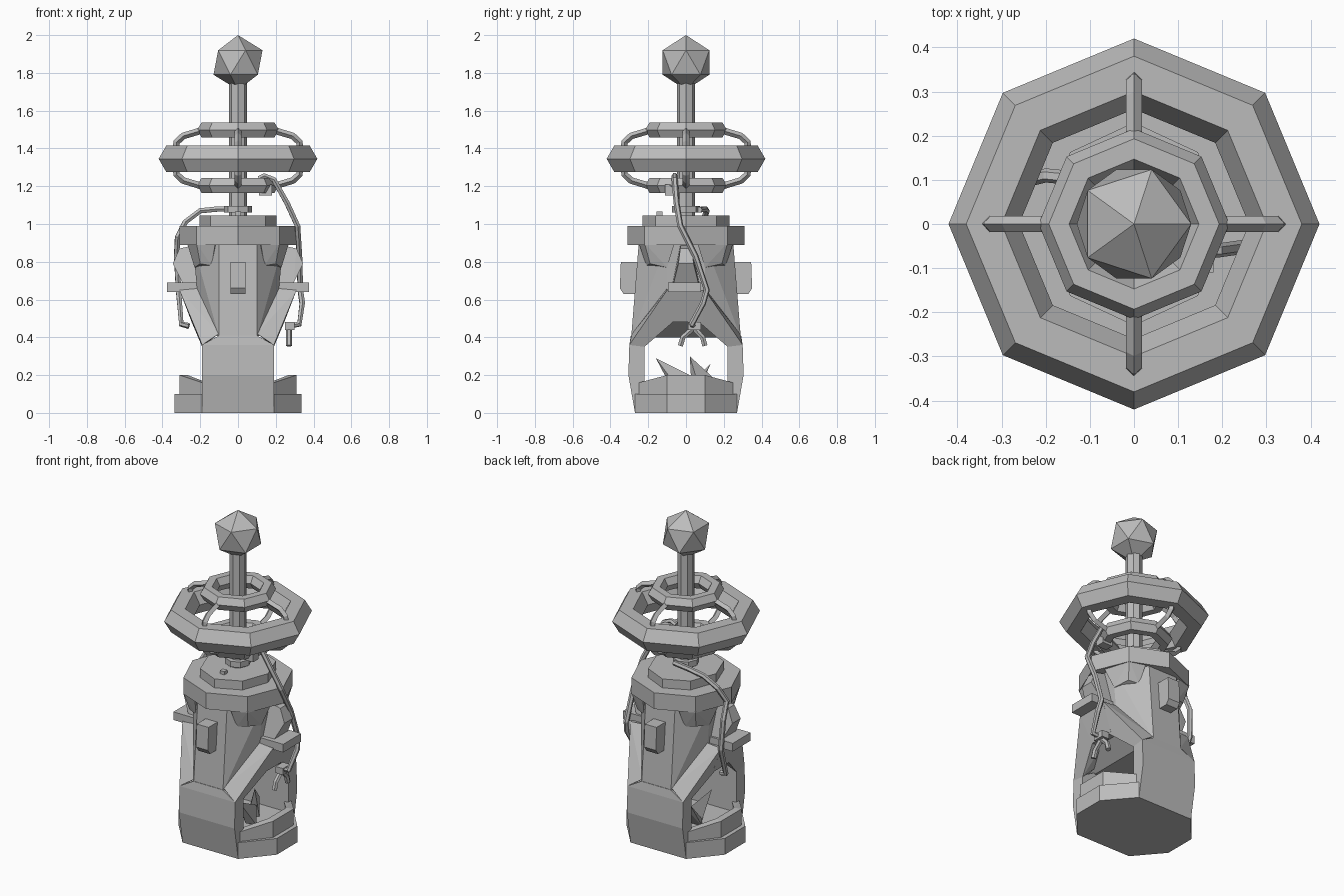
import bpy, bmesh, math
from mathutils import Vector

if "Cube" in bpy.data.objects:
    bpy.data.objects.remove(bpy.data.objects["Cube"])

GREY = bpy.data.materials.new("metal_grey")
GREY.diffuse_color = (0.5, 0.5, 0.5, 1)
GREY.use_nodes = True
GREY.node_tree.nodes["Principled BSDF"].inputs["Base Color"].default_value = GREY.diffuse_color


def finish(name, bm):
    bmesh.ops.recalc_face_normals(bm, faces=bm.faces[:])
    me = bpy.data.meshes.new(name)
    bm.to_mesh(me)
    bm.free()
    me.materials.append(GREY)
    ob = bpy.data.objects.new(name, me)
    bpy.context.collection.objects.link(ob)
    return ob


def hull(name, pts):
    """Solid wrapped around a few points, with flat regions merged."""
    bm = bmesh.new()
    for p in pts:
        bm.verts.new(p)
    r = bmesh.ops.convex_hull(bm, input=bm.verts[:])
    junk = [g for g in r["geom_interior"] if isinstance(g, bmesh.types.BMVert)]
    bmesh.ops.delete(bm, geom=junk, context='VERTS')
    bmesh.ops.dissolve_limit(bm, angle_limit=0.02, verts=bm.verts[:], edges=bm.edges[:])
    return finish(name, bm)


def box(name, x0, x1, y0, y1, z0, z1):
    return hull(name, [(x, y, z) for x in (x0, x1) for y in (y0, y1) for z in (z0, z1)])


def prism(name, rx, ry, z0, z1, n=8, turn=0.0):
    ang = [turn + math.tau * i / n for i in range(n)]
    return hull(name, [(rx * math.cos(a), ry * math.sin(a), z) for a in ang for z in (z0, z1)])


def ring(name, major, minor, z, n=8, m=6):
    bm = bmesh.new()
    v = [[bm.verts.new(((major + minor * math.cos(math.tau * j / m)) * math.cos(math.tau * i / n),
                        (major + minor * math.cos(math.tau * j / m)) * math.sin(math.tau * i / n),
                        z + minor * math.sin(math.tau * j / m))) for j in range(m)] for i in range(n)]
    for i in range(n):
        for j in range(m):
            a, b, k = v[i], v[(i + 1) % n], (j + 1) % m
            bm.faces.new((a[j], b[j], b[k], a[k]))
    return finish(name, bm)


def tube(name, pts, depth, res=1):
    cu = bpy.data.curves.new(name, 'CURVE')
    cu.dimensions = '3D'
    cu.bevel_depth, cu.bevel_resolution, cu.use_fill_caps = depth, res, True
    sp = cu.splines.new('POLY')
    sp.points.add(len(pts) - 1)
    for p, co in zip(sp.points, pts):
        p.co = (*co, 1)
    tmp = bpy.data.objects.new(name + "_path", cu)
    bpy.context.collection.objects.link(tmp)
    bpy.context.view_layer.update()
    me = bpy.data.meshes.new_from_object(tmp.evaluated_get(bpy.context.evaluated_depsgraph_get()))
    bpy.data.objects.remove(tmp)
    me.materials.clear()
    me.materials.append(GREY)
    for p in me.polygons:
        p.use_smooth = False
        p.material_index = 0
    ob = bpy.data.objects.new(name, me)
    bpy.context.collection.objects.link(ob)


# Antenna: faceted ball, pole and collar
bm = bmesh.new()
bmesh.ops.create_icosphere(bm, subdivisions=1, radius=0.145)
finish("antenna_ball", bm).location = (0, 0, 1.855)
prism("antenna_pole", 0.047, 0.047, 1.0, 1.78)
prism("pole_collar", 0.075, 0.075, 1.06, 1.095)

# Rings and the bent rods joining them
ring("large_ring", 0.34, 0.08, 1.345)
ring("upper_ring", 0.17, 0.046, 1.498)
ring("lower_ring", 0.17, 0.046, 1.205)
for i in range(4):
    c, s = round(math.cos(i * math.pi / 2)), round(math.sin(i * math.pi / 2))
    for tag, sg in (("upper", 1), ("lower", -1)):
        path = [(0.19, 0.148), (0.29, 0.118), (0.325, 0.085), (0.33, 0.03)]
        tube(f"{tag}_rod", [(r * c, r * s, 1.348 + sg * h) for r, h in path], 0.018, 0)

# Cap
prism("cap", 0.31, 0.31, 0.89, 0.99)
prism("cap_step", 0.205, 0.23, 0.99, 1.045)
box("cap_stud", -0.015, 0.015, -0.155, -0.125, 1.04, 1.065)

# Tapered tower core
hull("tower", [(sx * x, sy * y, z) for sx in (1, -1) for sy in (1, -1) for x, y, z in
               ((0.1, 0.29, 0.4), (0.1, 0.25, 0.9), (0.2, 0.1, 0.48), (0.24, 0.1, 0.9),
                (0.1, 0.2, 0.48))])

# Base tray
PLAN = [(0.19, -0.27), (0.335, -0.1), (0.335, 0.1), (0.19, 0.27)]
hull("base", [(s * x, y, z) for s in (1, -1) for x, y in PLAN for z in (0, 0.1)])
WALL = [(0.19, -0.25, 0.16), (0.31, -0.1, 0.2), (0.31, 0.1, 0.2), (0.19, 0.25, 0.16)]

for s in (1, -1):
    # Front and back panels with grip boxes
    prof = [(0.27, 0), (0.305, 0.2), (0.3, 0.36), (0.22, 0.36), (0.22, 0)]
    hull("end_panel", [(sx * 0.19, s * y, z) for sx in (1, -1) for y, z in prof]
         + [(sx * 0.1, s * y, 0.41) for sx in (1, -1) for y in (0.292, 0.22)])
    hull("grip_box", [(x, s * y, z) for x in (-0.04, 0.04) for y, z in
                      ((0.24, 0.63), (0.33, 0.63), (0.35, 0.66), (0.345, 0.8), (0.24, 0.8))])
    # Tray walls
    for a, b in zip(WALL, WALL[1:]):
        hull("tray_wall", [(s * x * k, y * k, z) for x, y, top in (a, b)
                           for k in (1, 0.86) for z in (0.09, top)])
    # Side plate, ledge and housing above it
    hull("side_plate", [(s * x, y, z) for x, y, z in
                        ((0.245, -0.07, 0.48), (0.245, 0.09, 0.48), (0.18, -0.07, 0.48), (0.18, 0.09, 0.48),
                         (0.31, -0.1, 0.65), (0.31, 0.1, 0.65), (0.2, -0.1, 0.65), (0.2, 0.1, 0.65))])
    box("side_ledge", s * 0.2, s * 0.375, -0.095, 0.08, 0.64, 0.69)
    hull("side_housing", [(s * x, t * y, z) for t in (1, -1) for x, y, z in
                          ((0.2, 0.07, 0.69), (0.295, 0.065, 0.69), (0.345, 0.04, 0.79),
                           (0.31, 0.03, 0.87), (0.22, 0.03, 0.89))])
    for t in (1, -1):
        # Diagonal arch struts
        hull("arch_strut", [(s * x, t * y, z) for x, y, z in
                            ((0.19, 0.3, 0.36), (0.19, 0.22, 0.35), (0.1, 0.285, 0.42), (0.12, 0.2, 0.42),
                             (0.245, 0.07, 0.48), (0.31, 0.1, 0.65), (0.2, 0.1, 0.66), (0.18, 0.07, 0.48))])
        # Gussets under the cap
        hull("cap_gusset", [(s * x, t * y, z) for x, y, z in
                            ((0.12, 0.25, 0.9), (0.27, 0.06, 0.9), (0.22, 0.22, 0.9), (0.1, 0.1, 0.9),
                             (0.14, 0.21, 0.78), (0.23, 0.1, 0.77), (0.2, 0.19, 0.79), (0.12, 0.1, 0.78))])

# Pointed leaves in the tray
for x, y, tx, ty, tz in ((0.1, -0.02, 0.12, -0.16, 0.29), (0.05, 0.08, 0.1, 0.02, 0.3),
                         (-0.1, 0.04, -0.12, 0.13, 0.26), (-0.05, -0.03, -0.1, -0.11, 0.26)):
    hull("leaf", [(x - 0.04, y, 0.1), (x + 0.04, y, 0.1), (x, y + 0.06, 0.19),
                  (x, y - 0.05, 0.12), (tx, ty, tz)])

# Right cable with plug and forked end
tube("right_cable", [(0.11, -0.06, 1.24), (0.14, -0.06, 1.255), (0.19, -0.06, 1.235), (0.26, -0.05, 1.11),
                     (0.315, -0.03, 0.99), (0.325, 0.05, 0.83), (0.33, 0.11, 0.65), (0.34, 0.09, 0.58),
                     (0.325, 0.03, 0.47), (0.27, 0.04, 0.46)], 0.016)
box("cable_plug", 0.11, 0.18, -0.11, -0.055, 1.15, 1.21)
box("cable_joint", 0.25, 0.3, 0.01, 0.08, 0.44, 0.48)
for y in (-0.03, 0.1):
    tube("cable_fork", [(0.27, 0.04, 0.45), (0.27, y * 0.8 + 0.008, 0.4), (0.27, y, 0.355)], 0.016)

# Left cable from the collar over the cap
tube("left_cable", [(0.03, 0.07, 1.075), (-0.1, 0.1, 1.08), (-0.2, 0.11, 1.07), (-0.28, 0.09, 1.01),
                    (-0.32, 0.06, 0.93), (-0.325, 0.1, 0.83), (-0.315, 0.11, 0.65), (-0.3, 0.04, 0.47),
                    (-0.26, 0.03, 0.46)], 0.016)
